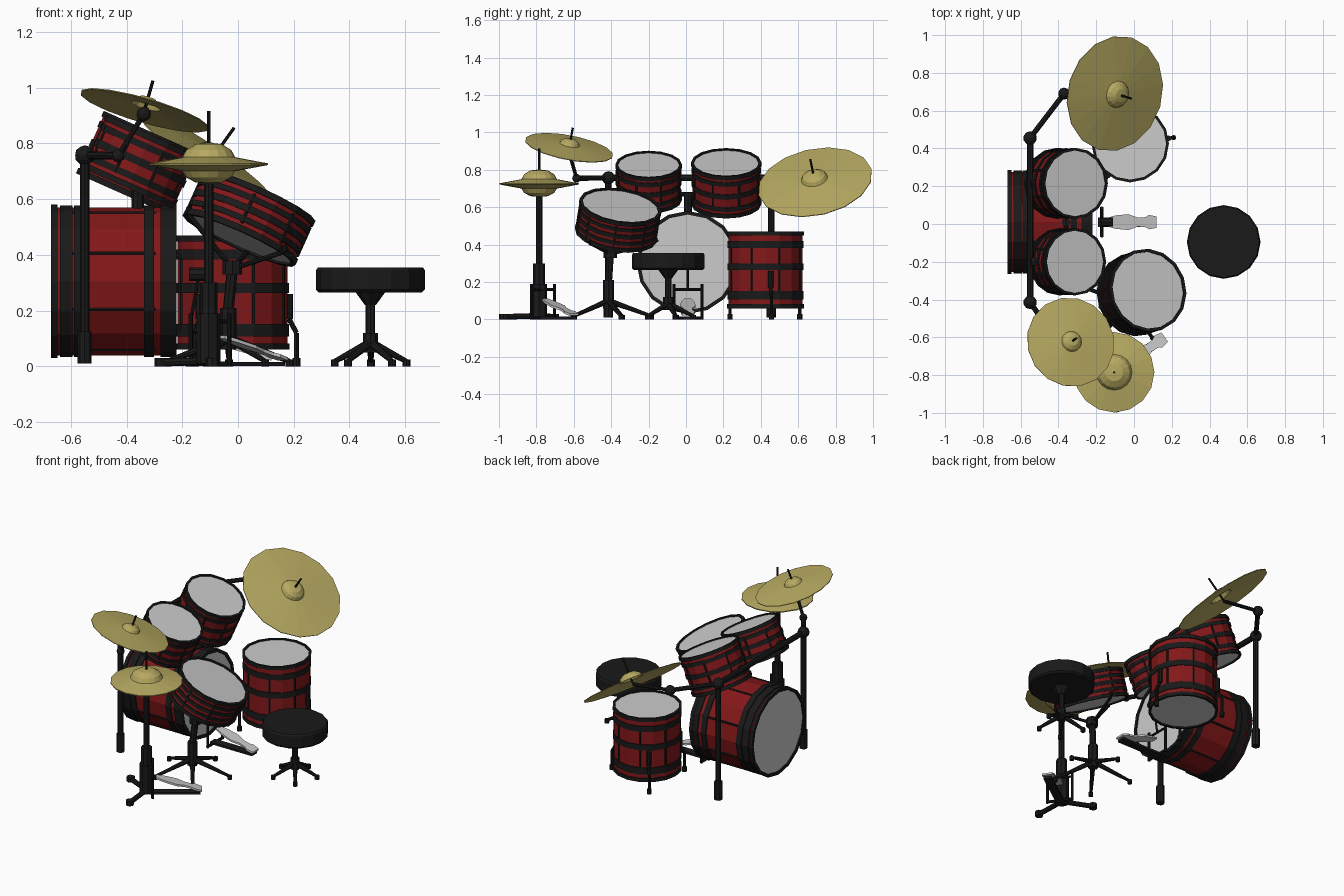
import bpy, bmesh
from math import sin, cos, pi, radians
from mathutils import Vector, Matrix

if "Cube" in bpy.data.objects:
    bpy.data.objects.remove(bpy.data.objects["Cube"])


def material(name, rgb):
    m = bpy.data.materials.new(name)
    m.diffuse_color = (*rgb, 1)
    m.use_nodes = True
    m.node_tree.nodes["Principled BSDF"].inputs["Base Color"].default_value = m.diffuse_color
    return m


RED = material("red_shell", (0.23, 0.009, 0.01))
BLACK = material("black_metal", (0.01, 0.01, 0.01))
BRASS = material("brass", (0.47, 0.40, 0.12))


def frame(pos, axis):
    return Matrix.Translation(pos) @ Vector(axis).to_track_quat('Z', 'Y').to_matrix().to_4x4()


def finish(bm, name, mat, mw=Matrix()):
    bmesh.ops.remove_doubles(bm, verts=bm.verts, dist=1e-5)
    bmesh.ops.recalc_face_normals(bm, faces=bm.faces)
    me = bpy.data.meshes.new(name)
    bm.to_mesh(me)
    bm.free()
    if mat:
        me.materials.append(mat)
    ob = bpy.data.objects.new(name, me)
    ob.matrix_world = mw
    bpy.context.collection.objects.link(ob)
    return ob


def add_lathe(bm, prof, n, mw=Matrix(), closed=False):
    rings = [[bm.verts.new(mw @ Vector((r * cos(2 * pi * i / n), r * sin(2 * pi * i / n), z)))
              for i in range(n)] for r, z in prof]
    pairs = list(zip(rings, rings[1:])) + ([(rings[-1], rings[0])] if closed else [])
    for a, b in pairs:
        for i in range(n):
            j = (i + 1) % n
            bm.faces.new((a[i], a[j], b[j], b[i]))


def lathe(name, prof, mat, mw=Matrix(), n=16):
    bm = bmesh.new()
    add_lathe(bm, prof, n, mw)
    return finish(bm, name, mat)


def add_rod(bm, p, q, r, r2=None, n=8):
    p, q = Vector(p), Vector(q)
    r2 = r if r2 is None else r2
    L = (q - p).length
    add_lathe(bm, [(0, 0), (r, 0), (r2, L), (0, L)], n, frame(p, q - p))


def rods(name, items, mat=BLACK, balls=()):
    bm = bmesh.new()
    for it in items:
        add_rod(bm, *it)
    for c, r in balls:
        bmesh.ops.create_icosphere(bm, subdivisions=2, radius=r, matrix=Matrix.Translation(c))
    return finish(bm, name, mat)


def drum(name, top, axis, r, L, bands, lugs=8):
    """Shell, two heads, hoops, bands and tension rods; local z runs down from the top head."""
    mw = frame(top, axis)
    bm = bmesh.new()
    add_lathe(bm, [(r * .965, -.012), (r * .965, -L + .012)], 16, mw)
    finish(bm, name + "_shell", RED)
    bm = bmesh.new()
    for z in (-.008, -L + .008):
        add_lathe(bm, [(0, z), (r * .94, z)], 16, mw)
    finish(bm, name + "_heads", None)
    bm = bmesh.new()
    for z in (-.011, -L + .011):
        add_lathe(bm, [(r * .93, z - .011), (r, z - .011), (r, z + .011), (r * .93, z + .011)], 16, mw, True)
    for z, h in bands:
        z = -z * L
        add_lathe(bm, [(r * .95, z - h), (r * .99, z - h), (r * .99, z + h), (r * .95, z + h)], 16, mw, True)
    for i in range(lugs):
        a = 2 * pi * (i + .5) / lugs
        x, y = r * .965 * cos(a), r * .965 * sin(a)
        add_rod(bm, mw @ Vector((x, y, -.17 * L)), mw @ Vector((x, y, -.83 * L)), .006, n=6)
    finish(bm, name + "_hoops", BLACK)


def cymbal(name, pos, axis, r, bell, rise, h, stem, flip=False):
    s = -1 if flip else 1
    top = [(r, 0), (bell, rise), (bell * .85, rise + h * .5), (bell * .5, rise + h * .9), (0, rise + h)]
    prof = [(a, s * b) for a, b in top] 
    prof = [(0, s * (rise + h - .004))] + [(a, s * (b - .004)) for a, b in top[::-1]] + prof
    mw = frame(pos, axis)
    lathe(name, prof, BRASS, mw)
    if stem:
        rods(name + "_stem", [(mw @ Vector((0, 0, -.02)), mw @ Vector((0, 0, stem)), .006)])


def star_base(name, c, hub_z, reach, n=5, turn=0.3):
    items, balls = [], []
    for i in range(n):
        a = turn + 2 * pi * i / n
        d = Vector((cos(a), sin(a), 0))
        foot = Vector((c[0], c[1], .018)) + d * reach
        items.append((Vector((c[0], c[1], hub_z)), foot, .016, .009))
        items.append(((foot.x, foot.y, 0.0), (foot.x, foot.y, .025), .014))
    rods(name, items, BLACK, balls)


def pedal(name, pos, angle, slope_z=.085, length=.29):
    """Foot board, base plate and two upright posts; local x runs from drum to heel."""
    mw = Matrix.Translation(pos) @ Matrix.Rotation(angle, 4, 'Z')
    bm = bmesh.new()
    outline = [(0.02, .02), (.07, .035), (.14, .042), (.19, .024), (.23, .026), (.25, .038), (length, .03)]
    pts = outline + [(x, -y) for x, y in outline[::-1]]
    f = bm.faces.new([bm.verts.new(mw @ Vector((x, y, .02 + slope_z * (1 - x / length)))) for x, y in pts])
    ext = bmesh.ops.extrude_face_region(bm, geom=[f])
    bmesh.ops.translate(bm, vec=(0, 0, .012), verts=[v for v in ext['geom'] if isinstance(v, bmesh.types.BMVert)])
    finish(bm, name + "_board", None)
    bm = bmesh.new()
    bmesh.ops.create_cube(bm, matrix=mw @ Matrix.Translation((.13, 0, .008)) @ Matrix.Diagonal((.30, .05, .014, 1)))
    for s in (-1, 1):
        add_rod(bm, mw @ Vector((0, s * .075, 0)), mw @ Vector((0, s * .075, .19)), .008)
    add_rod(bm, mw @ Vector((0, -.08, .16)), mw @ Vector((0, .08, .16)), .007)
    add_rod(bm, mw @ Vector((0, -.08, .008)), mw @ Vector((0, .08, .008)), .009)
    finish(bm, name + "_frame", BLACK)


# Drums
drum("bass_drum", (-.22, .01, .305), (1, 0, 0), .275, .45, [(.08, .022), (.22, .018), (.78, .018), (.88, .022)])
drum("floor_tom", (-.02, .425, .47), (0, 0, 1), .205, .41, [(.17, .018), (.46, .018), (.83, .022)])
drum("high_tom", (-.31, -.20, .83), (.407, 0, .914), .178, .21, [(.22, .012), (.5, .014), (.78, .012)])
drum("low_tom", (-.31, .215, .84), (.407, 0, .914), .188, .245, [(.2, .012), (.5, .014), (.8, .012)])
drum("snare", (.075, -.35, .61), (.405, .144, .90), .222, .175, [(.27, .01), (.5, .012), (.73, .01)])

# Floor tom legs, bent outward at the foot
items = []
for a in (8, 128, 235):
    d = Vector((cos(radians(a)), sin(radians(a)), 0))
    c = Vector((-.02, .425, 0))
    k = [c + d * .205 + Vector((0, 0, .26)), c + d * .205 + Vector((0, 0, .17)),
         c + d * .232 + Vector((0, 0, .12)), c + d * .232]
    items += [(k[0], k[1], .015), (k[1], k[2], .009), (k[2], k[3], .009), (k[3] + Vector((0, 0, .03)), k[3], .014)]
rods("floor_tom_legs", items)

# Cymbals
cymbal("crash_cymbal", (-.335, -.625, .92), (.27, .18, .945), .24, .055, .018, .03, .11)
cymbal("ride_cymbal", (-.10, .69, .735), (.57, -.17, .80), .31, .072, .022, .04, .15)
cymbal("top_hat_cymbal", (-.105, -.785, .728), (0, 0, 1), .213, .095, .022, .052, 0)
cymbal("bottom_hat_cymbal", (-.105, -.785, .722), (0, 0, 1), .213, .095, .022, .045, 0, True)

# Rack: two uprights, crossbar and cymbal arms
L, R = (-.55, -.415, .757), (-.55, .455, .757)
items = [(L, R, .017)]
for p in (L, R):
    items += [((p[0], p[1], .01), p, .017), ((p[0], p[1], .01), (p[0], p[1], .125), .025)]
for y in (-.2, .215):
    items.append(((-.55, y, .757), (-.49, y, .74), .028))
ca, cb = (-.43, -.585, .755), (-.338, -.628, .905)
ra, rb = (-.37, .69, .755), (-.11, .69, .725)
items += [(L, ca, .014), (ca, cb, .010), (R, ra, .014), (ra, rb, .011)]
rods("rack", items, BLACK, [(L, .036), (R, .036), (ca, .024), (cb, .027), (ra, .032)])

# Tom bracket down to the bass drum
rods("tom_bracket", [((-.36, .01, .56), (-.36, .01, .68), .022), ((-.36, -.06, .67), (-.36, .08, .67), .012)])

# Hi-hat stand and pedal
h = Vector((-.105, -.785, 0))
items = [(h + Vector((0, 0, a)), h + Vector((0, 0, b)), r) for a, b, r in
         ((.01, .19, .043), (.18, .30, .032), (.29, .66, .017), (.6, .915, .006))]
for a in (154, 274):
    d = h + .19 * Vector((cos(radians(a)), sin(radians(a)), 0))
    items += [(h + Vector((0, 0, .02)), d + Vector((0, 0, .014)), .015),
              (d, d + Vector((0, 0, .03)), .024)]
rods("hat_stand", items)
pedal("hat_pedal", h + Vector((.03, .02, 0)), radians(35))

# Bass pedal with beater
pedal("bass_pedal", (-.17, .01, 0), 0)
rods("beater", [((-.17, .01, .16), (-.14, .01, .33), .006), ((-.175, .01, .33), (-.11, .01, .33), .024)])

# Snare stand with basket arms
s = Vector((-.035, -.415, 0))
n = Vector((.405, .144, .90)).normalized()
under = Vector((.075, -.35, .61)) - n * .18
hub = Vector((-.02, -.405, .35))
items = [(s + Vector((0, 0, .06)), s + Vector((0, 0, .21)), .030), (s + Vector((0, 0, .2)), hub, .020),
         (hub - Vector((0, 0, .02)), hub + Vector((0, 0, .03)), .035)]
q = n.to_track_quat('Z', 'Y')
for i in range(3):
    a = radians(90 + 120 * i)
    d = q @ Vector((cos(a), sin(a), 0))
    items += [(hub, under + d * .2, .009), (under + d * .2, under + d * .225 + n * .03, .011)]
rods("snare_stand", items)
star_base("snare_stand_legs", s, .10, .23)

# Stool
t = (.475, -.095)
lathe("stool_seat", [(0, .265), (.185, .265), (.195, .275), (.195, .345), (.188, .355), (0, .355)],
      BLACK, Matrix.Translation((*t, 0)))
rods("stool_post", [((*t, .05), (*t, .12), .027), ((*t, .11), (*t, .24), .017), ((*t, .22), (*t, .268), .02, .055)])
star_base("stool_legs", t, .085, .135)
